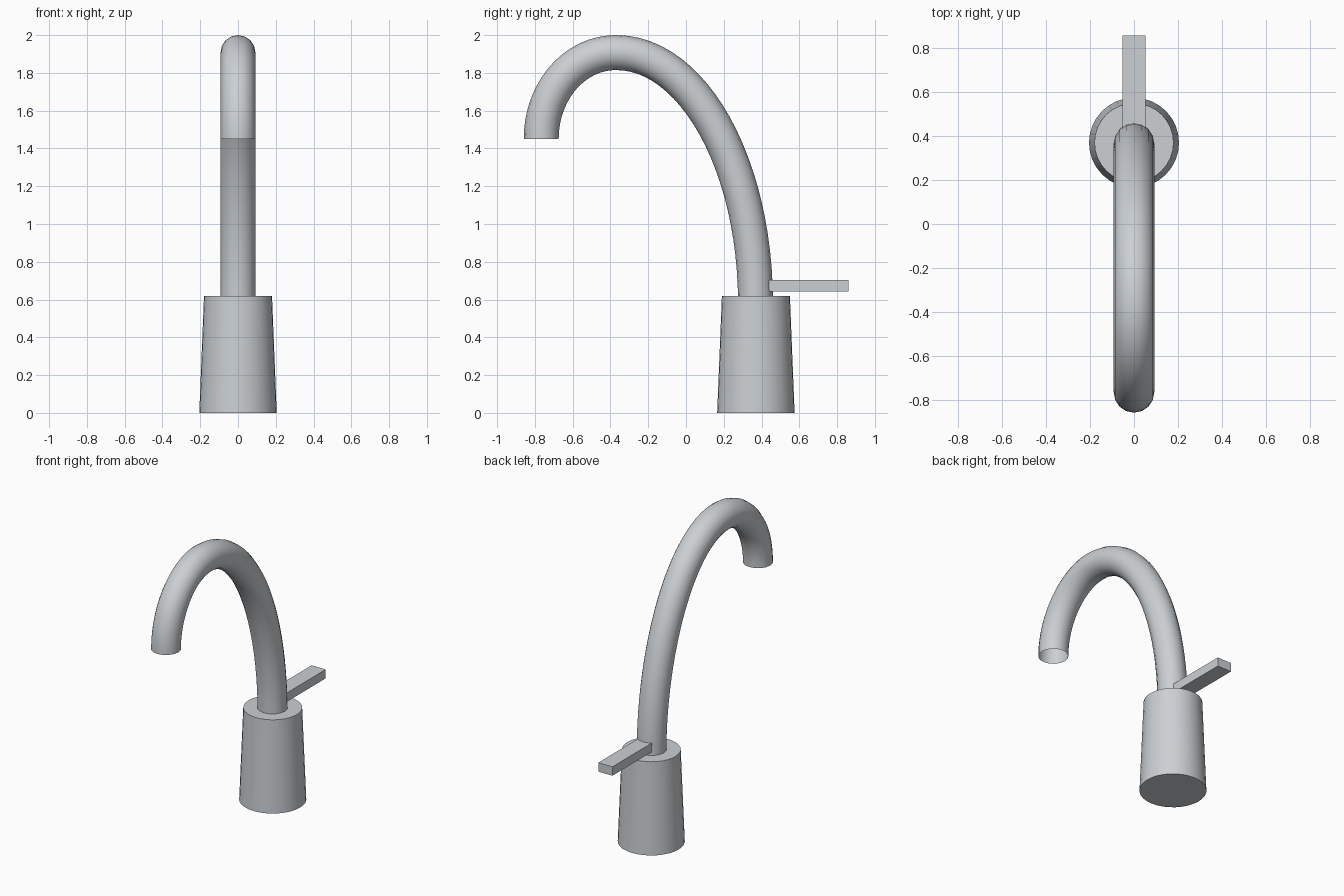
import bpy
import math

cube = bpy.data.objects.get("Cube")
if cube:
    bpy.data.objects.remove(cube, do_unlink=True)

# Brushed metal
metal = bpy.data.materials.new("brushed_metal")
metal.use_nodes = True
colour = (0.6, 0.63, 0.655, 1)
metal.diffuse_color = colour
metal.node_tree.nodes["Principled BSDF"].inputs["Base Color"].default_value = colour

BASE_Y = 0.37
BASE_HEIGHT = 0.62
TUBE_RADIUS = 0.0925


def finish(obj, name, smooth):
    obj.name = name
    obj.data.materials.append(metal)
    if smooth:
        bpy.ops.object.shade_smooth_by_angle(angle=math.radians(35))


# Tapered base
bpy.ops.mesh.primitive_cone_add(vertices=32, radius1=0.205, radius2=0.18, depth=BASE_HEIGHT,
                                location=(0, BASE_Y, BASE_HEIGHT / 2))
finish(bpy.context.object, "base", True)

# Lever at the back
bpy.ops.mesh.primitive_cube_add(size=1, location=(0, 0.649, 0.673))
lever = bpy.context.object
lever.scale = (0.105, 0.42, 0.06)
bpy.ops.object.transform_apply(location=False, rotation=False, scale=True)
finish(lever, "lever", False)

# Arched spout: an open tube swept along three points (y, z) with (y, z) handle offsets
path = [((0.368, 0.58), (0, 0.734)),
        ((-0.37, 1.9075), None),
        ((-0.7665, 1.45), (0, -0.254))]
curve = bpy.data.curves.new("spout", "CURVE")
curve.dimensions = "3D"
curve.resolution_u = 24
curve.bevel_depth = TUBE_RADIUS
curve.bevel_resolution = 6
curve.use_fill_caps = False
spline = curve.splines.new("BEZIER")
spline.bezier_points.add(len(path) - 1)
for point, ((y, z), offset) in zip(spline.bezier_points, path):
    point.handle_left_type = point.handle_right_type = "FREE"
    point.co = (0, y, z)
    if offset:
        dy, dz = offset
        point.handle_right = (0, y + dy, z + dz)
        point.handle_left = (0, y - dy, z - dz)
    else:
        point.handle_left = (0, y - 0.22, z)
        point.handle_right = (0, y - 0.22, z)
        point.handle_left = (0, y + 0.408, z)

spout = bpy.data.objects.new("spout", curve)
bpy.context.collection.objects.link(spout)
bpy.ops.object.select_all(action="DESELECT")
spout.select_set(True)
bpy.context.view_layer.objects.active = spout
bpy.ops.object.convert(target="MESH")
finish(bpy.context.object, "spout", True)
